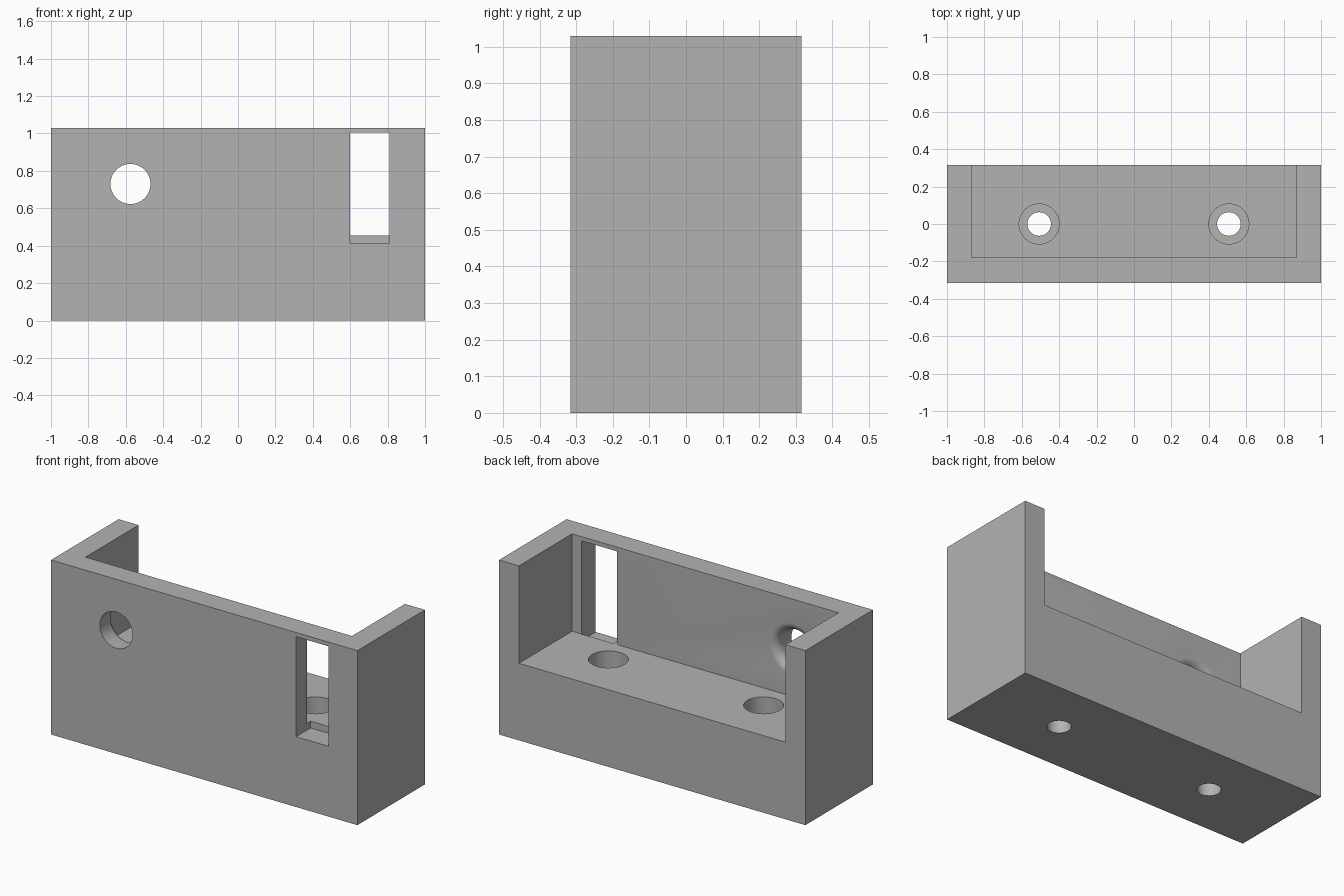
import bpy, bmesh, math
from mathutils import Matrix, Vector

cube = bpy.data.objects.get("Cube")
if cube:
    bpy.data.objects.remove(cube, do_unlink=True)

HALF_W, HALF_D, HEIGHT = 1.0, 0.315, 1.03
WALL_IN, FLOOR, SIDE_IN = -0.18, 0.455, 0.87   # inner faces of the pocket
ROUND = 0.05                                   # rounding of inner edges

grey = bpy.data.materials.new("plain grey")
grey.use_nodes = True
colour = (0.45, 0.45, 0.45, 1)
grey.diffuse_color = colour
grey.node_tree.nodes["Principled BSDF"].inputs["Base Color"].default_value = colour


def to_object(name, bm):
    bmesh.ops.recalc_face_normals(bm, faces=bm.faces)
    mesh = bpy.data.meshes.new(name)
    bm.to_mesh(mesh)
    bm.free()
    mesh.materials.append(grey)
    obj = bpy.data.objects.new(name, mesh)
    bpy.context.collection.objects.link(obj)
    return obj


def box(name, low, high):
    bm = bmesh.new()
    bmesh.ops.create_cube(bm, size=1)
    low, high = Vector(low), Vector(high)
    for v in bm.verts:
        v.co = (low + high) / 2 + v.co * (high - low)
    return to_object(name, bm)


def prism(name, outline, bottom, top):
    bm = bmesh.new()
    face = bm.faces.new([bm.verts.new((x, y, bottom)) for x, y in outline])
    ext = bmesh.ops.extrude_face_region(bm, geom=[face])
    for v in ext["geom"]:
        if isinstance(v, bmesh.types.BMVert):
            v.co.z = top
    return to_object(name, bm)


def lathe(name, profile, matrix, sides=64):
    """Turn (radius, height) points around z into a closed solid."""
    bm = bmesh.new()
    rings = []
    for r, h in profile:
        rings.append([bm.verts.new((r * math.cos(a), r * math.sin(a), h))
                      for a in (2 * math.pi * i / sides for i in range(sides))])
    for a, b in zip(rings, rings[1:]):
        for i in range(sides):
            j = (i + 1) % sides
            bm.faces.new((a[i], a[j], b[j], b[i]))
    bm.faces.new(rings[0])
    bm.faces.new(rings[-1])
    bm.transform(matrix)
    return to_object(name, bm)


def cut(target, cutter):
    cutter.hide_render = True
    mod = target.modifiers.new(cutter.name, 'BOOLEAN')
    mod.operation, mod.solver, mod.object = 'DIFFERENCE', 'EXACT', cutter
    bpy.context.view_layer.objects.active = target
    bpy.ops.object.modifier_apply(modifier=mod.name)
    bpy.data.objects.remove(cutter, do_unlink=True)


# Solid block
body = box("bracket_body", (-HALF_W, -HALF_D, 0), (HALF_W, HALF_D, HEIGHT))

# Tall slot through the front wall, with a rounded inner edge
SLOT_L, SLOT_R, SLOT_TOP = 0.60, 0.81, 1.005
cut(body, box("slot", (SLOT_L, -0.5, 0.415), (SLOT_R, WALL_IN, SLOT_TOP)))
arc = [math.pi / 2 * i / 8 for i in range(9)]
outline = [(SLOT_L - ROUND * (1 - math.cos(a)), WALL_IN - ROUND * (1 - math.sin(a))) for a in arc]
outline += [(SLOT_L + 0.05, WALL_IN), (SLOT_L + 0.05, WALL_IN - ROUND)]
cut(body, prism("slot_rounding", outline, FLOOR, SLOT_TOP))

# Round hole through the front wall, flared towards the inside
R = 0.107
profile = [(R, -0.5)] + [(R + ROUND * (1 - math.cos(a)), WALL_IN - ROUND * (1 - math.sin(a)))
                         for a in arc]
turn = Matrix.Translation((-0.575, 0, 0.73)) @ Matrix.Rotation(-math.pi / 2, 4, 'X')
cut(body, lathe("flared_hole", profile, turn))

# Pocket open at the top and back
cut(body, box("pocket", (-SIDE_IN, WALL_IN, FLOOR), (SIDE_IN, 0.6, 1.5)))

# Two counterbored screw holes in the floor
for x in (-0.507, 0.507):
    steps = [(0.063, -0.2), (0.063, 0.15), (0.107, 0.15), (0.107, 0.6)]
    cut(body, lathe("screw_hole", steps, Matrix.Translation((x, 0, 0))))

bpy.ops.object.select_all(action='DESELECT')
body.select_set(True)
bpy.context.view_layer.objects.active = body
bpy.ops.object.shade_smooth_by_angle(angle=math.radians(30))
